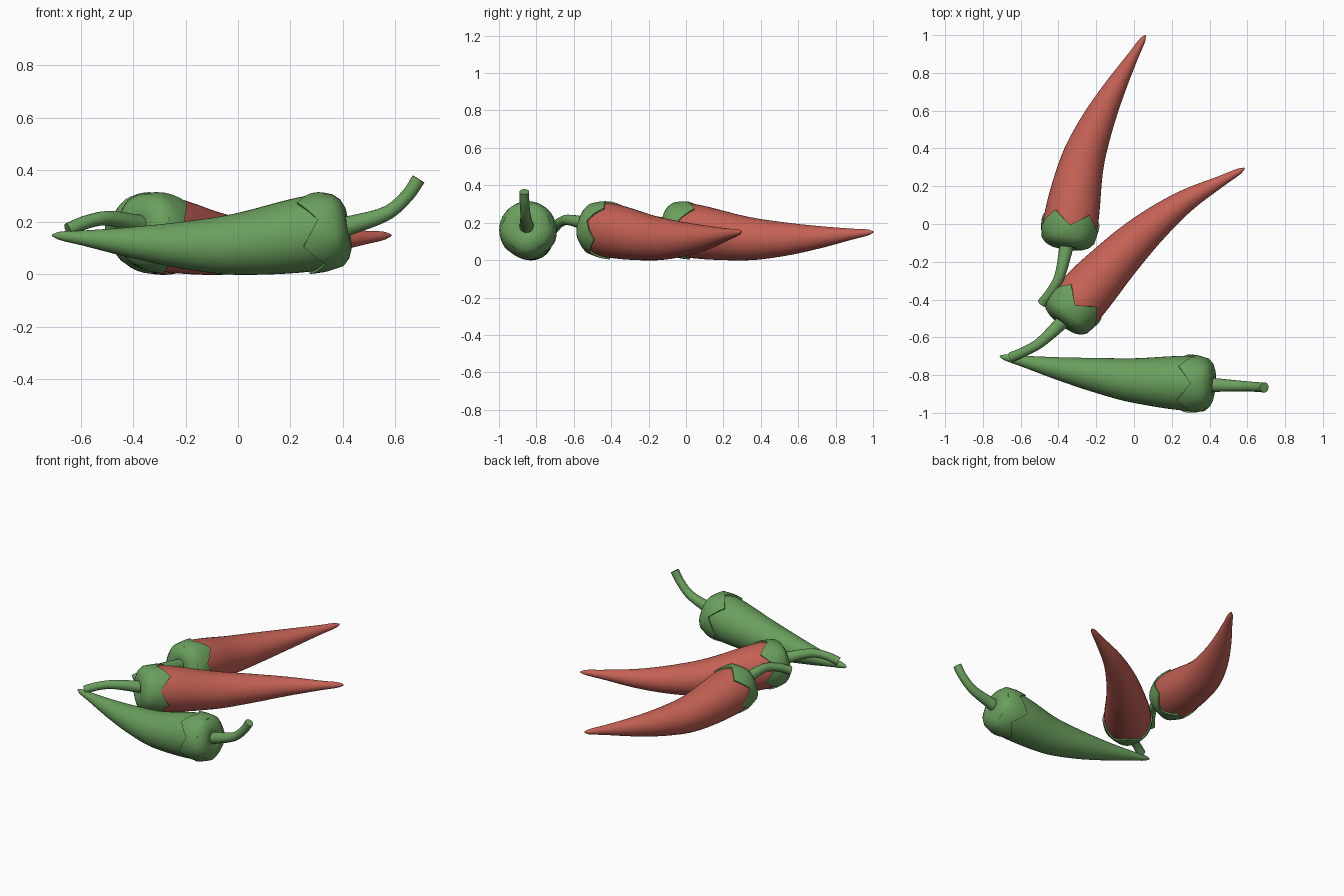
import bpy, bmesh, math
from mathutils import Vector

if "Cube" in bpy.data.objects:
    bpy.data.objects.remove(bpy.data.objects["Cube"])

N = 40       # sides around each part
PHASE = 54   # angle of the first calyx lobe


def material(name, rgb):
    m = bpy.data.materials.new(name)
    m.diffuse_color = (*rgb, 1)
    m.use_nodes = True
    m.node_tree.nodes["Principled BSDF"].inputs["Base Color"].default_value = m.diffuse_color
    return m


RED = material("chilli_red", (0.56, 0.12, 0.09))
GREEN = material("chilli_green", (0.145, 0.345, 0.11))


class Spine:
    """Smooth curve through (x, y, z, radius) points, sampled by length."""

    def __init__(self, pts):
        p = [Vector(q) for q in pts]
        p = [p[0] * 2 - p[1]] + p + [p[-1] * 2 - p[-2]]
        self.s = []
        for i in range(1, len(p) - 2):
            d = (p[i + 1] - p[i]).length
            m0 = (p[i + 1] - p[i - 1]) * d / (d + (p[i] - p[i - 1]).length)
            m1 = (p[i + 2] - p[i]) * d / (d + (p[i + 2] - p[i + 1]).length)
            for k in range(24):
                t = k / 24
                h = t * t * (3 - 2 * t)
                self.s.append(p[i].lerp(p[i + 1], h) + m0 * t * (1 - t)**2 - m1 * t * t * (1 - t))
        self.s.append(p[-2])
        self.d = [0]
        for a, b in zip(self.s, self.s[1:]):
            self.d.append(self.d[-1] + (b.xyz - a.xyz).length)
        self.length = self.d[-1]

    def at(self, dist):
        i = 0
        while i < len(self.d) - 2 and self.d[i + 1] < dist:
            i += 1
        t = (dist - self.d[i]) / max(self.d[i + 1] - self.d[i], 1e-6)
        v = self.s[i].lerp(self.s[i + 1], t)
        # tangent over a wider window keeps the rings even
        j, k = max(i - 3, 0), min(i + 4, len(self.s) - 1)
        return v.xyz, (self.s[k].xyz - self.s[j].xyz).normalized(), v.w

    def point(self, dist, ang, r):
        c, t, _ = self.at(dist)
        side = t.cross(Vector((0, 0, 1))).normalized()
        up = side.cross(t)
        return c + (side * math.cos(ang) + up * math.sin(ang)) * r


def loft(name, rings, mat):
    bm = bmesh.new()
    loops = [[bm.verts.new(v) for v in ring] for ring in rings]
    for a, b in zip(loops, loops[1:]):
        for i in range(len(a)):
            j = (i + 1) % len(a)
            bm.faces.new((a[i], a[j], b[j], b[i]))
    bm.faces.new(loops[0])
    bm.faces.new(loops[-1])
    bmesh.ops.recalc_face_normals(bm, faces=bm.faces)
    me = bpy.data.meshes.new(name)
    bm.to_mesh(me)
    bm.free()
    me.materials.append(mat)
    ob = bpy.data.objects.new(name, me)
    bpy.context.collection.objects.link(ob)
    bpy.ops.object.select_all(action='DESELECT')
    ob.select_set(True)
    bpy.context.view_layer.objects.active = ob
    bpy.ops.object.shade_smooth_by_angle(angle=math.radians(42))


def angles(n):
    return [math.radians(PHASE) + 2 * math.pi * i / n for i in range(n)]


def tube(name, spine, start, steps, n, mat):
    rings = []
    for k in range(steps + 1):
        d = start + (spine.length - start) * k / steps
        rings.append([spine.point(d, a, spine.at(d)[2]) for a in angles(n)])
    loft(name, rings, mat)


def calyx(name, spine):
    # rounded shoulder, dished around the stem
    rings = []
    for d, r in [(.014, .02), (.003, .055), (.006, .085), (.02, .116), (.045, .139)]:
        rings.append([spine.point(d, a, r * (1 + 0.025 * math.cos(10 * math.pi * i / N)))
                      for i, a in enumerate(angles(N))])
    # skirt with five pointed lobes, then its turned-in lip
    for k in range(6):
        ring = []
        for i, a in enumerate(angles(N)):
            tip = abs((i % 8) / 4 - 1)          # 1 at a lobe tip, 0 in a notch
            d = 0.08 + (0.025 + 0.072 * tip) * min(k / 4, 1)
            ring.append(spine.point(d, a, spine.at(d)[2] + (0.009 if k < 5 else -0.012)))
        rings.append(ring)
    loft(name, rings, GREEN)


# every fruit shares one sag and taper: length fraction, height, radius
SHAPE = [(0, .18, .12), (.11, .16, .145), (.37, .116, .118), (.545, .112, .092),
         (.72, .122, .061), (.9, .14, .028), (.975, .148, .016), (1, .15, .004)]
STEM_RADII = (.038, .028, .026, .027)


def chilli(name, colour, plan, stem):
    flat = Spine([(x, y, 0, 0) for x, y in plan])
    spine = Spine([(*flat.at(f * flat.length)[0].xy, z, r) for f, z, r in SHAPE])
    tube(name + "_body", spine, 0.035, 48, N, colour)
    calyx(name + "_calyx", spine)
    tube(name + "_stem", Spine([(*p, r) for p, r in zip(stem, STEM_RADII)]), 0, 20, 16, GREEN)


chilli("green_chilli", GREEN,
       [(.425, -.855), (.3, -.845), (0, -.828), (-.4, -.765), (-.71, -.70)],
       [(.41, -.852, .182), (.57, -.858, .235), (.65, -.863, .305), (.69, -.865, .365)])

chilli("back_red_chilli", RED,
       [(-.355, -.13), (-.31, .17), (-.25, .40), (-.125, .675), (.06, 1)],
       [(-.355, -.11, .19), (-.395, -.28, .22), (-.44, -.36, .205), (-.487, -.42, .175)])

chilli("middle_red_chilli", RED,
       [(-.385, -.53), (-.20, -.30), (.19, .065), (.585, .295)],
       [(-.375, -.515, .19), (-.5, -.63, .215), (-.58, -.675, .2), (-.65, -.705, .17)])
